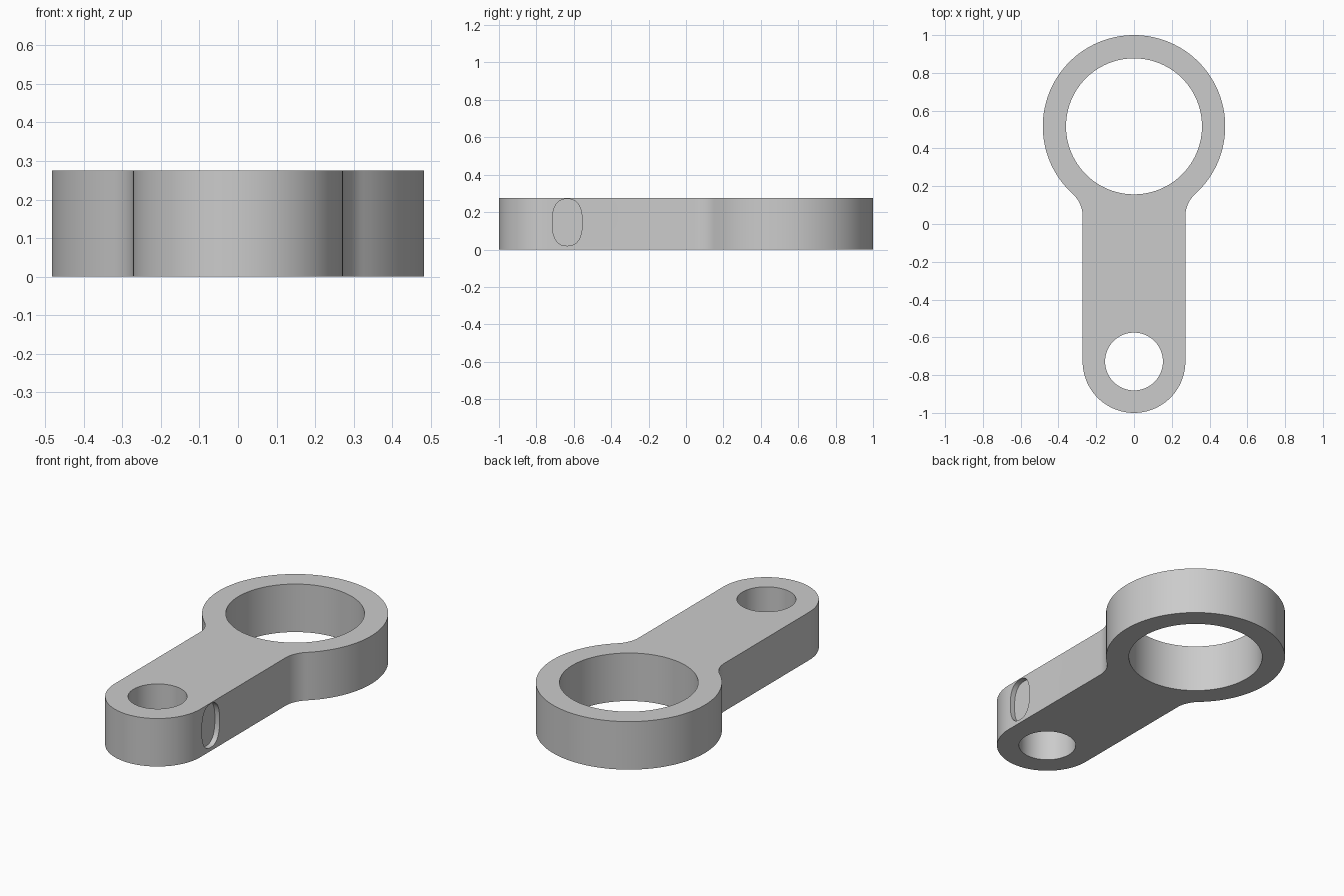
import bpy, bmesh
from math import sin, cos, pi, atan2, hypot, sqrt, copysign
from mathutils import Matrix

cube = bpy.data.objects.get("Cube")
if cube:
    bpy.data.objects.remove(cube, do_unlink=True)

HEIGHT = 0.275
RING_R, RING_Y, BORE_R = 0.483, 0.517, 0.36      # large eye
END_R, END_Y, PIN_R = 0.272, -0.728, 0.153       # small eye
FILLET = 0.16
OVAL_Y, OVAL_Z, DEPTH = -0.635, 0.145, 0.03      # side groove

grey = bpy.data.materials.new("satin grey")
grey.use_nodes = True
colour = (0.6, 0.6, 0.6, 1)
grey.diffuse_color = colour
grey.node_tree.nodes["Principled BSDF"].inputs["Base Color"].default_value = colour


def arc(cx, cy, r, a0, a1, n):
    steps = [a0 + (a1 - a0) * i / n for i in range(n + 1)]
    return [(cx + r * cos(a), cy + r * sin(a)) for a in steps]


def prism(name, loop, z0, z1, matrix=Matrix()):
    """Extrude a closed 2D loop from z0 to z1."""
    bm = bmesh.new()
    base = bm.faces.new([bm.verts.new((x, y, z0)) for x, y in loop])
    top = bmesh.ops.extrude_face_region(bm, geom=[base])["geom"]
    verts = [v for v in top if isinstance(v, bmesh.types.BMVert)]
    bmesh.ops.translate(bm, verts=verts, vec=(0, 0, z1 - z0))
    bm.transform(matrix)
    bmesh.ops.recalc_face_normals(bm, faces=bm.faces)
    mesh = bpy.data.meshes.new(name)
    bm.to_mesh(mesh)
    bm.free()
    mesh.materials.append(grey)
    obj = bpy.data.objects.new(name, mesh)
    bpy.context.collection.objects.link(obj)
    return obj


def cut(target, cutter):
    """Subtract the cutter from the target, then discard it."""
    cutter.hide_render = True
    mod = target.modifiers.new("cut", "BOOLEAN")
    mod.operation, mod.solver, mod.object = "DIFFERENCE", "EXACT", cutter
    bpy.ops.object.select_all(action="DESELECT")
    bpy.context.view_layer.objects.active = target
    target.select_set(True)
    bpy.ops.object.modifier_apply(modifier=mod.name)
    bpy.data.objects.remove(cutter, do_unlink=True)


def oval(half_w, half_h, n=48):
    """Upright rounded oval, fuller than an ellipse."""
    def soft(v):
        return copysign(abs(v) ** 0.8, v)
    angles = [2 * pi * i / n for i in range(n)]
    return [(half_w * soft(cos(a)), half_h * soft(sin(a))) for a in angles]


# Right half of the link outline: small end, fillet, large end
fx = END_R + FILLET
fy = RING_Y - sqrt((RING_R + FILLET) ** 2 - fx ** 2)
meet = atan2(fy - RING_Y, fx)
half = arc(0, END_Y, END_R, -pi / 2, 0, 24)
half += arc(fx, fy, FILLET, pi, meet + pi, 12)
half += arc(0, RING_Y, RING_R, meet, pi / 2, 48)[1:]
outline = half + [(-x, y) for x, y in half[-2:0:-1]]
link = prism("link_body", outline, 0, HEIGHT)

# Through holes
for y, r in ((RING_Y, BORE_R), (END_Y, PIN_R)):
    cut(link, prism("hole_cutter", arc(0, y, r, 0, 2 * pi, 96)[:-1], -0.1, HEIGHT + 0.1))

# Oval groove on the left side, leaving an island in the middle
side = Matrix(((0, 0, 1, END_R), (1, 0, 0, OVAL_Y), (0, 1, 0, OVAL_Z), (0, 0, 0, 1)))
groove = prism("groove_cutter", oval(0.08, 0.125), -DEPTH, 0.05, side)
cut(groove, prism("island_cutter", oval(0.05, 0.1), -0.1, 0.1, side))
cut(link, groove)

bpy.ops.object.shade_smooth_by_angle(angle=pi / 6)
